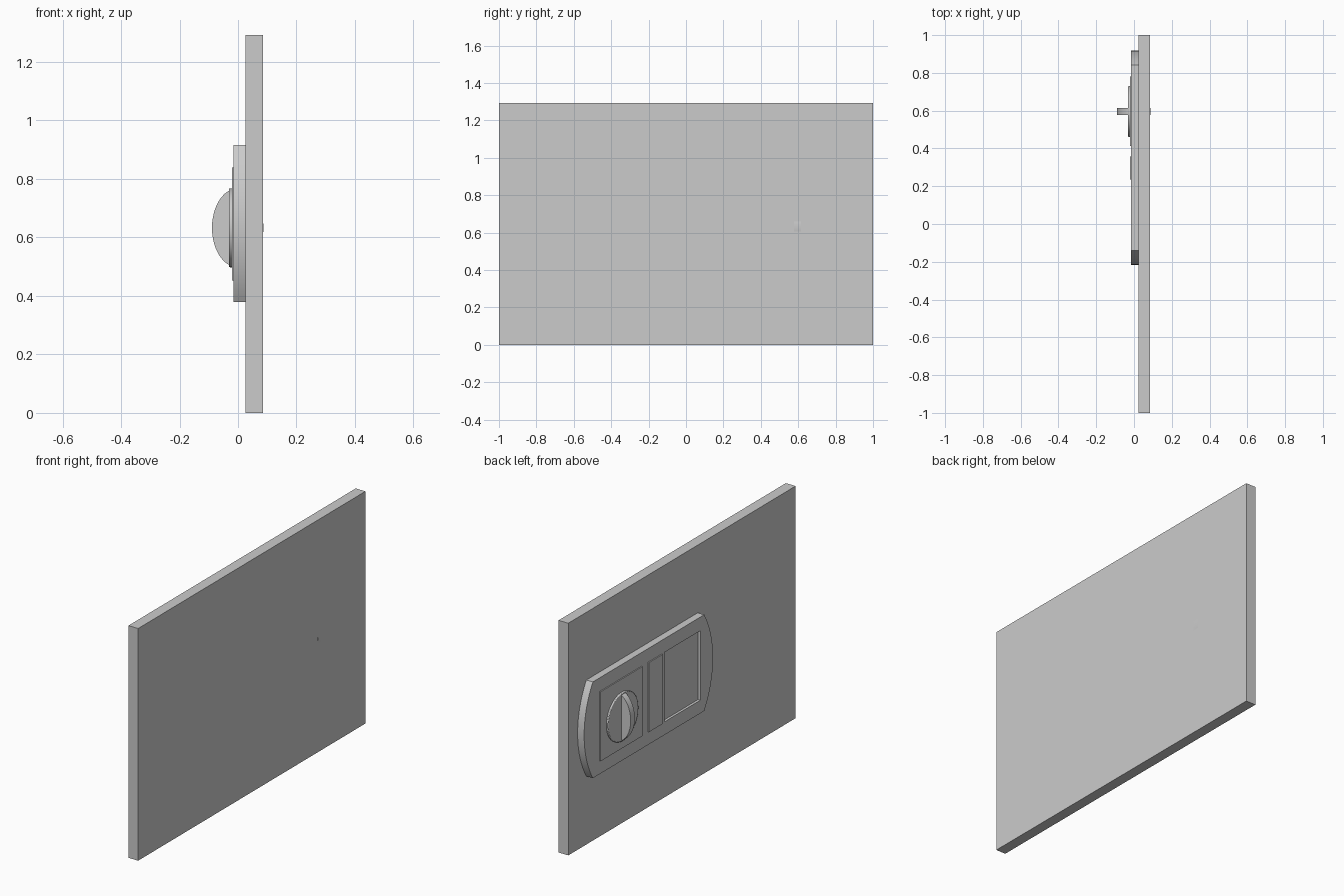
import bpy, bmesh
from math import atan2, hypot, cos, sin, pi, radians

if "Cube" in bpy.data.objects:
    bpy.data.objects.remove(bpy.data.objects["Cube"])


def prism(name, outline, x0, x1, bevel=0.0):
    """Extrude a (y, z) outline along x."""
    bm = bmesh.new()
    face = bm.faces.new([bm.verts.new((x0, y, z)) for y, z in outline])
    res = bmesh.ops.extrude_face_region(bm, geom=[face])
    for v in res["geom"]:
        if isinstance(v, bmesh.types.BMVert):
            v.co.x = x1
    bmesh.ops.recalc_face_normals(bm, faces=bm.faces)
    mesh = bpy.data.meshes.new(name)
    bm.to_mesh(mesh)
    bm.free()
    ob = bpy.data.objects.new(name, mesh)
    bpy.context.collection.objects.link(ob)
    if bevel:
        m = ob.modifiers.new("bevel", 'BEVEL')
        m.width = bevel
        m.segments = 2
        m.limit_method = 'ANGLE'
    return ob


def rect(y0, y1, z0, z1):
    return [(y0, z0), (y1, z0), (y1, z1), (y0, z1)]


def smooth(ob):
    bpy.ops.object.select_all(action='DESELECT')
    ob.select_set(True)
    bpy.context.view_layer.objects.active = ob
    bpy.ops.object.shade_smooth_by_angle(angle=radians(30))


# Door panel
prism("door_panel", rect(-1, 1, 0, 1.293), 0.025, 0.085)

# Lock plate with bowed ends
yc, zc, half_y, half_z, sag = 0.351, 0.648, 0.49, 0.268, 0.077
r = (half_z ** 2 + sag ** 2) / (2 * sag)
a = atan2(half_z, r - sag)
n = 24
bow = [(half_y + sag - r + r * cos(t), r * sin(t))
       for t in (-a + 2 * a * i / n for i in range(n + 1))]
outline = [(yc + y, zc + z) for y, z in bow] + [(yc - y, zc - z) for y, z in bow]
plate = prism("lock_plate", outline, -0.015, 0.025)
smooth(plate)

# Recessed window in the plate
z0, z1 = 0.453, 0.84
cutter = prism("window_cutter", rect(-0.105, 0.21, z0, z1), -0.05, -0.001)
cutter.hide_render = True
cutter.hide_set(True)
cut = plate.modifiers.new("window", 'BOOLEAN')
cut.object = cutter
cut.operation = 'DIFFERENCE'
cut.solver = 'EXACT'

# Raised strip and knob backing
prism("raised_strip", rect(0.235, 0.357, z0, z1), -0.021, -0.005)
prism("knob_backing", rect(0.412, 0.782, z0, z1), -0.021, -0.005)

# Round knob base
ky, kz, kr = 0.596, 0.633, 0.135
circle = [(ky + kr * cos(2 * pi * i / 48), kz + kr * sin(2 * pi * i / 48)) for i in range(48)]
smooth(prism("knob_base", circle, -0.031, -0.012, bevel=0.004))

# Elliptical thumb turn, passing through the door
bpy.ops.mesh.primitive_cylinder_add(vertices=48, radius=1, depth=1,
                                    location=(-0.001, ky, kz), rotation=(pi / 2, 0, 0))
turn = bpy.context.object
turn.name = "thumb_turn"
turn.scale = (0.088, 0.135, 0.036)
bpy.ops.object.transform_apply(location=False, rotation=True, scale=True)
smooth(turn)
